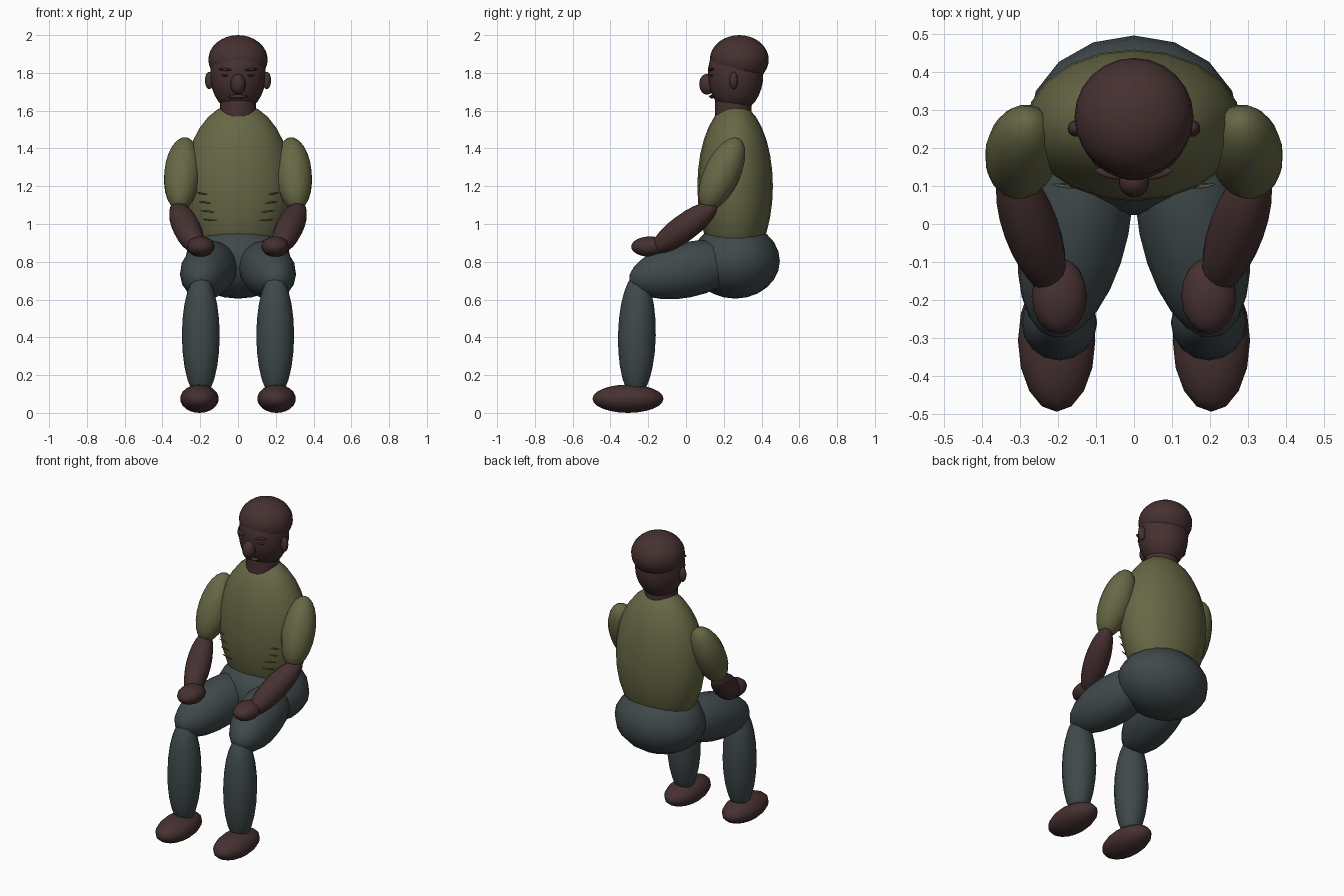
import bpy
import bmesh
from mathutils import Vector, Matrix

cube = bpy.data.objects.get("Cube")
if cube:
    bpy.data.objects.remove(cube)


def material(name, rgb):
    mat = bpy.data.materials.new(name)
    mat.use_nodes = True
    colour = (*rgb, 1)
    mat.diffuse_color = colour
    mat.node_tree.nodes["Principled BSDF"].inputs["Base Color"].default_value = colour
    return mat


skin = material("dark brown skin", (0.062, 0.030, 0.030))
shirt = material("olive shirt", (0.135, 0.135, 0.060))
trousers = material("slate trousers", (0.050, 0.066, 0.070))


def finish(name, bm, matrix, mat):
    """Turn a bmesh into a smooth shaded object."""
    bm.transform(matrix)
    mesh = bpy.data.meshes.new(name)
    bm.to_mesh(mesh)
    bm.free()
    mesh.materials.append(mat)
    mesh.shade_smooth()
    obj = bpy.data.objects.new(name, mesh)
    bpy.context.collection.objects.link(obj)
    return obj


def ellipsoid(name, centre, radii, mat, axis=(0, 0, 1), segments=16, rings=12):
    """Ellipsoid whose third radius runs along the given axis."""
    bm = bmesh.new()
    bmesh.ops.create_uvsphere(bm, u_segments=segments, v_segments=rings, radius=1)
    turn = Matrix.Identity(4)
    if tuple(axis[:2]) != (0, 0):
        turn = Vector(axis).to_track_quat('Z', 'Y').to_matrix().to_4x4()
    matrix = Matrix.Translation(centre) @ turn @ Matrix.Diagonal((*radii, 1))
    return finish(name, bm, matrix, mat)


def pair(name, centre, radii, mat, axis=(0, 0, 1), **options):
    """Left and right copies, mirrored across x."""
    for side, s in (("left", 1), ("right", -1)):
        ellipsoid(f"{side}_{name}", (s * centre[0], *centre[1:]), radii, mat,
                  (s * axis[0], *axis[1:]), **options)


# Trunk
ellipsoid("torso", (0, 0.26, 1.2), (0.285, 0.2, 0.44), shirt, segments=20, rings=16)
ellipsoid("pelvis", (0, 0.26, 0.805), (0.28, 0.237, 0.2), trousers)

# Neck
neck = bmesh.new()
bmesh.ops.create_cone(neck, cap_ends=False, segments=20, radius1=0.1, radius2=0.095, depth=0.16)
finish("neck", neck, Matrix.Translation((0, 0.25, 1.58)), skin)

# Head and cropped hair
ellipsoid("head", (0, 0.262, 1.79), (0.147, 0.147, 0.2), skin, segments=24, rings=16)
ellipsoid("hair", (0, 0.282, 1.87), (0.157, 0.156, 0.13), skin, segments=24, rings=16)

# Face
pair("ear", (0.152, 0.252, 1.76), (0.023, 0.022, 0.046), skin)
ellipsoid("nose", (0, 0.112, 1.74), (0.04, 0.042, 0.055), skin)
ellipsoid("mouth", (0, 0.138, 1.675), (0.05, 0.016, 0.01), skin)
pair("brow", (0.067, 0.133, 1.818), (0.012, 0.007, 0.036), skin, axis=(1, 0.3, 0.06))
pair("eye", (0.068, 0.136, 1.787), (0.012, 0.006, 0.02), skin, axis=(1, 0.3, 0))

# Arms
pair("sleeve", (0.295, 0.19, 1.265), (0.097, 0.097, 0.21), shirt, axis=(-0.08, 0.42, 0.9))
pair("forearm", (0.272, -0.01, 0.98), (0.073, 0.073, 0.22), skin, axis=(0.115, 0.32, 0.235))
pair("hand", (0.197, -0.19, 0.88), (0.073, 0.1, 0.054), skin)

# Legs
pair("thigh", (0.155, 0, 0.757), (0.143, 0.147, 0.31), trousers, axis=(-0.2, 1, 0.2))
pair("shin", (0.197, -0.26, 0.41), (0.1, 0.1, 0.33), trousers, axis=(0, 0.02, 1))
pair("foot", (0.204, -0.307, 0.075), (0.102, 0.188, 0.075), skin)

# Shirt creases beside the belly
for i in range(4):
    pair(f"shirt_crease_{i + 1}", (0.147 + 0.014 * i, 0.1, 1.02 + 0.047 * i),
         (0.004, 0.004, 0.04 - 0.004 * i), shirt, axis=(1, 0.2, 0.1), segments=8, rings=6)
